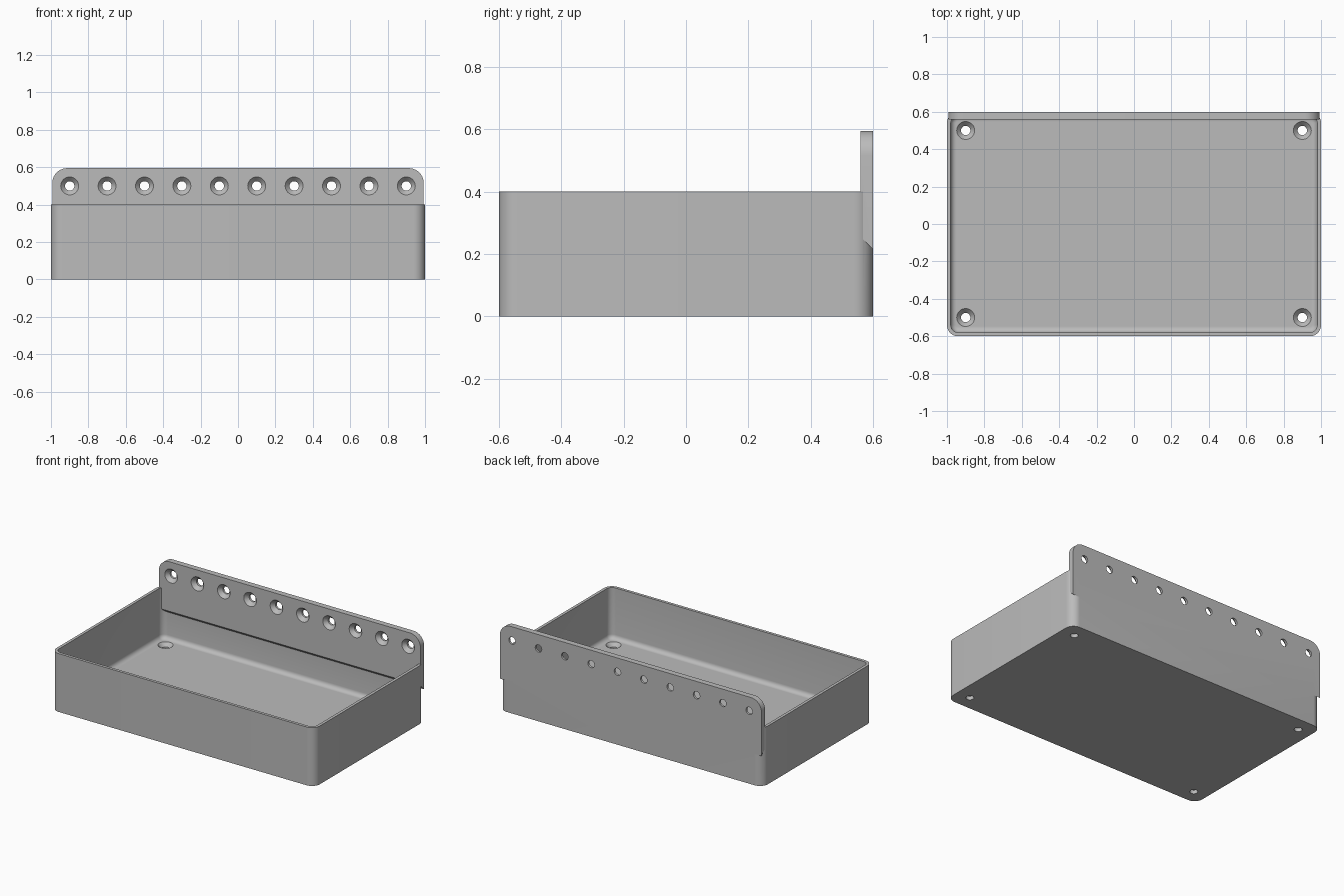
import bpy, bmesh
from math import pi, sin, cos, radians
from mathutils import Matrix, Vector

if "Cube" in bpy.data.objects:
    bpy.data.objects.remove(bpy.data.objects["Cube"], do_unlink=True)

gray = bpy.data.materials.new("plastic gray")
gray.use_nodes = True
gray.diffuse_color = (0.5, 0.5, 0.5, 1)
gray.node_tree.nodes["Principled BSDF"].inputs["Base Color"].default_value = gray.diffuse_color

HALF_X, HALF_Y, HEIGHT = 1.0, 0.6, 0.4
CORNER, WALL, FLOOR, FILLET = 0.06, 0.02, 0.05, 0.03
PLATE_X, PLATE_FRONT, PLATE_LOW, PLATE_TOP, PLATE_R = 0.993, 0.56, 0.215, 0.595, 0.08
HOLE_R, SINK_R, SINK_DEPTH = 0.025, 0.048, 0.025


def make_object(name, bm):
    bmesh.ops.recalc_face_normals(bm, faces=bm.faces[:])
    mesh = bpy.data.meshes.new(name)
    bm.to_mesh(mesh)
    bm.free()
    mesh.materials.append(gray)
    obj = bpy.data.objects.new(name, mesh)
    bpy.context.collection.objects.link(obj)
    return obj


def loft(bm, rings):
    """Bridge equal rings of points and cap both ends."""
    loops = [[bm.verts.new(p) for p in ring] for ring in rings]
    for a, b in zip(loops, loops[1:]):
        for i in range(len(a)):
            j = (i + 1) % len(a)
            bm.faces.new((a[i], a[j], b[j], b[i]))
    bm.faces.new(loops[0][::-1])
    bm.faces.new(loops[-1])


def rounded_ring(inset, z, steps=10):
    r = CORNER - inset
    points = []
    for k, (sx, sy) in enumerate(((1, 1), (-1, 1), (-1, -1), (1, -1))):
        for i in range(steps + 1):
            a = (k + i / steps) * pi / 2
            points.append((sx * (HALF_X - CORNER) + r * cos(a),
                           sy * (HALF_Y - CORNER) + r * sin(a), z))
    return points


def combine(target, other, operation):
    mod = target.modifiers.new(operation.lower(), 'BOOLEAN')
    mod.operation, mod.solver, mod.object = operation, 'EXACT', other
    bpy.context.view_layer.objects.active = target
    bpy.ops.object.modifier_apply(modifier=mod.name)
    bpy.data.objects.remove(other, do_unlink=True)


# Open tray with rounded corners and a fillet around the floor
bm = bmesh.new()
rings = [rounded_ring(0, 0), rounded_ring(0, HEIGHT), rounded_ring(WALL, HEIGHT)]
for i in range(7):
    a = i / 6 * pi / 2
    rings.append(rounded_ring(WALL + FILLET * (1 - cos(a)), FLOOR + FILLET * (1 - sin(a))))
loft(bm, rings)
tray = make_object("mounting_tray", bm)

# Back plate with rounded top corners and a sloping underside
slope = HALF_Y - PLATE_FRONT
outline = [(-PLATE_X, None), (PLATE_X, None)]
for side, start in ((1, 0), (-1, pi / 2)):
    for i in range(11):
        a = start + i / 10 * pi / 2
        outline.append((side * (PLATE_X - PLATE_R) + PLATE_R * cos(a),
                        PLATE_TOP - PLATE_R + PLATE_R * sin(a)))
bm = bmesh.new()
loft(bm, [[(x, y, low if z is None else z) for x, z in outline]
          for y, low in ((PLATE_FRONT, PLATE_LOW + slope), (HALF_Y, PLATE_LOW))])
combine(tray, make_object("mounting_plate", bm), 'UNION')


# Countersunk screw holes through the plate and the floor
def screw_cutter(bm, position, tilt):
    place = Matrix.Translation(position) @ Matrix.Rotation(tilt, 4, 'X')
    profile = ((HOLE_R, -0.1), (HOLE_R, -SINK_DEPTH), (SINK_R, 0), (SINK_R, 0.01))
    loft(bm, [[place @ Vector((r * cos(i * pi / 16), r * sin(i * pi / 16), z))
               for i in range(32)] for r, z in profile])


bm = bmesh.new()
for i in range(10):
    screw_cutter(bm, (-0.9 + 0.2 * i, PLATE_FRONT, 0.5), pi / 2)
for x in (-0.9, 0.9):
    for y in (-0.5, 0.5):
        screw_cutter(bm, (x, y, FLOOR), 0)
combine(tray, make_object("screw_cutters", bm), 'DIFFERENCE')

# Smooth curves, crisp edges
bpy.ops.object.select_all(action='DESELECT')
tray.select_set(True)
bpy.context.view_layer.objects.active = tray
bpy.ops.object.shade_smooth_by_angle(angle=radians(30))
